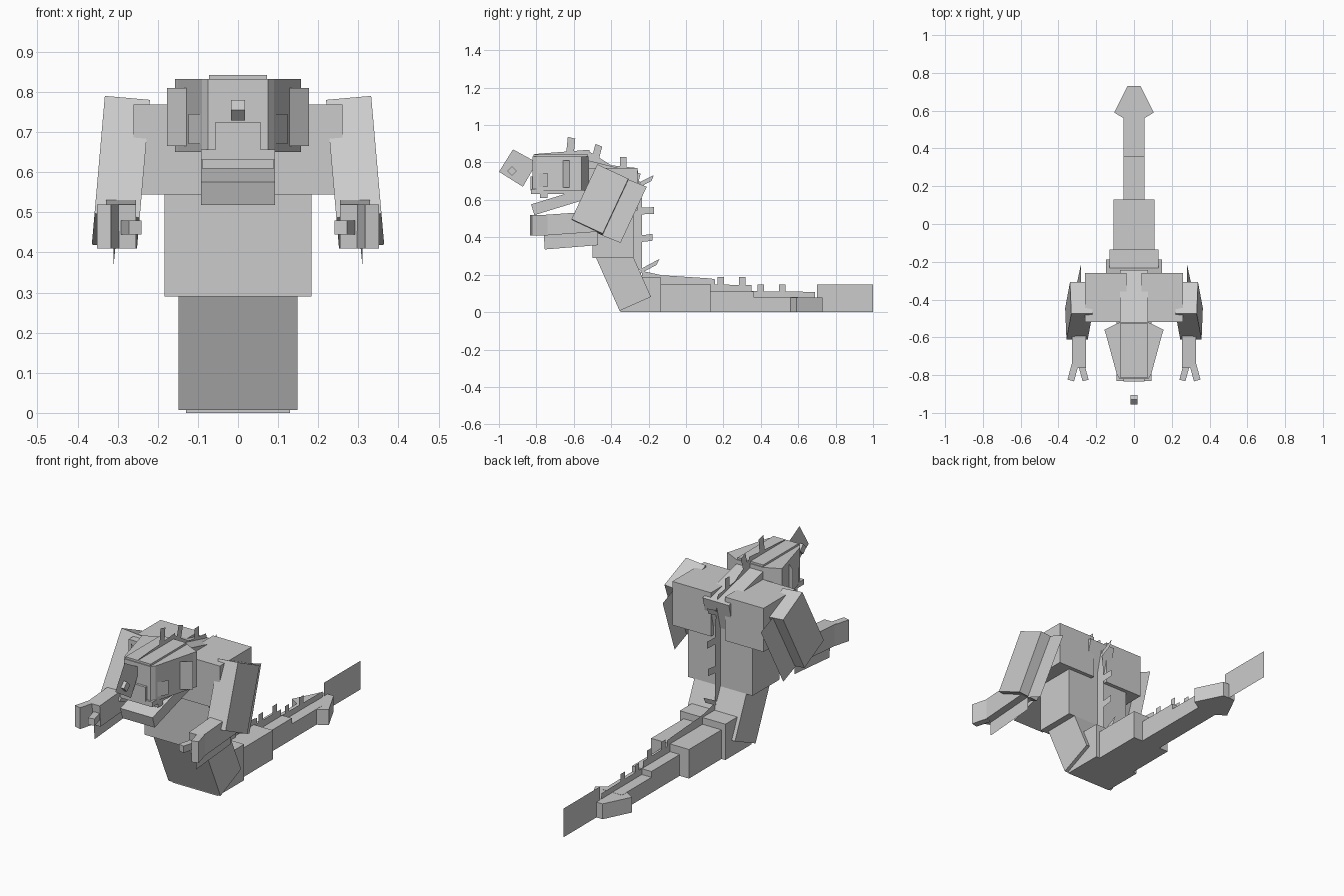
import bpy, bmesh
from math import radians
from mathutils import Matrix, Vector, Euler

old = bpy.data.objects.get("Cube")
if old:
    bpy.data.objects.remove(old, do_unlink=True)

grey = bpy.data.materials.new("plain_grey")
grey.use_nodes = True
colour = (0.6, 0.6, 0.6, 1)
grey.diffuse_color = colour
grey.node_tree.nodes["Principled BSDF"].inputs["Base Color"].default_value = colour


def finish(name, bm, solid=True):
    if solid:
        bmesh.ops.recalc_face_normals(bm, faces=bm.faces)
    mesh = bpy.data.meshes.new(name)
    bm.to_mesh(mesh)
    bm.free()
    mesh.materials.append(grey)
    obj = bpy.data.objects.new(name, mesh)
    bpy.context.collection.objects.link(obj)


def sides(name, pair):
    return [("left_" + name, 1), ("right_" + name, -1)] if pair else [(name, 1)]


def box(name, centre, size, rot=(0, 0, 0), pair=False):
    turn = Euler([radians(a) for a in rot]).to_matrix().to_4x4()
    for label, s in sides(name, pair):
        bm = bmesh.new()
        m = Matrix.Diagonal((s, 1, 1, 1)) @ Matrix.Translation(centre) @ turn
        bmesh.ops.create_cube(bm, size=1, matrix=m @ Matrix.Diagonal((*size, 1)))
        finish(label, bm)


def prism(name, half, z0, z1):
    # half outline on +x, mirrored to the other side
    outline = half + [(-x, y) for x, y in reversed(half)]
    bm = bmesh.new()
    face = bm.faces.new([bm.verts.new((x, y, z0)) for x, y in outline])
    out = bmesh.ops.extrude_face_region(bm, geom=[face])
    top = [v for v in out["geom"] if isinstance(v, bmesh.types.BMVert)]
    bmesh.ops.translate(bm, verts=top, vec=Vector((0, 0, z1 - z0)))
    finish(name, bm)


def sheet(name, points, pair=False):
    for label, s in sides(name, pair):
        bm = bmesh.new()
        bm.faces.new([bm.verts.new((s * x, y, z)) for x, y, z in points])
        finish(label, bm, False)


def fin(name, profile, x=0, pair=False):
    sheet(name, [(x, y, z) for y, z in profile], pair)


# Trunk
box("lower_body", (0, -.338, .195), (.297, .184, .33), (24, 0, 0))
box("torso", (0, -.39, .52), (.367, .22, .46))
box("neck", (0, -.41, .69), (.15, .30, .18), (-14, 0, 0))

# Arms
box("shoulder", (.15, -.39, .657), (.22, .26, .225), pair=True)
box("upper_arm", (.292, -.46, .60), (.113, .184, .325), (-25, -5, 0), True)
sheet("upper_arm_fin", [(.28, -.31, .71), (.28, -.21, .67),
                        (.31, -.35, .37), (.31, -.45, .41)], True)
box("forearm", (.292, -.61, .475), (.075, .30, .11), (4, 0, 0), True)
fin("forearm_fin", [(-.76, .41), (-.755, .335), (-.47, .358), (-.47, .43)], .29, True)
box("outer_claw", (.323, -.785, .465), (.036, .09, .11), (0, 0, 15), True)
box("inner_claw", (.268, -.785, .462), (.033, .09, .035), (0, 0, -15), True)

# Head
prism("head", [(.075, -.82), (.09, -.80), (.15, -.58), (.157, -.56), (.075, -.52)],
      .65, .832)
box("crown", (0, -.67, .825), (.145, .29, .034))
box("snout", (0, -.82, .688), (.112, .025, .075))
box("upper_jaw", (0, -.69, .644), (.185, .28, .026))
box("teeth", (0, -.76, .622), (.18, .04, .025))
box("lower_jaw", (0, -.657, .597), (.185, .34, .06), (17, 0, 0))
sheet("gill", [(.125, -.66, .665), (.177, -.62, .665),
               (.177, -.62, .81), (.125, -.66, .81)], True)
sheet("cheek_fin", [(.08, -.81, .67), (.123, -.74, .67),
                    (.123, -.74, .745), (.08, -.81, .745)], True)

# Lure in front of the face
fin("lure_sheet", [(-.925, .87), (-.797, .80), (-.872, .67), (-1, .75)])
box("lure_bead", (0, -.93, .755), (.036, .036, .036), (45, 0, 0))

# Tail: each section is (start, end, half width, height)
sections = [(-.35, -.135, .13, .185), (-.135, .13, .108, .15),
            (.13, .36, .055, .11), (.36, .60, .055, .08)]
for i, (a, b, w, h) in enumerate(sections):
    box("tail_section_%d" % (i + 1), (0, (a + b) / 2, h / 2), (2 * w, b - a, h))
prism("tail_tip", [(.055, .56), (.105, .59), (.035, .73)], 0, .079)
fin("tail_fin", [(.70, 0), (1, 0), (1, .148), (.70, .148)])

# Ridge along the midline
fin("head_ridge", [(-.81, .82), (-.81, .845), (-.515, .868), (-.515, .81)])
fin("neck_ridge", [(-.53, .75), (-.52, .86), (-.40, .785), (-.26, .77), (-.26, .70)])
fin("back_ridge", [(-.29, .77), (-.26, .77), (-.235, .60), (-.235, .22), (-.29, .24)])
fin("tail_ridge", [(-.24, .10), (-.235, .22), (-.13, .197), (.13, .18), (.155, .175),
                   (.155, .147), (.35, .145), (.35, .112), (.69, .108), (.69, .06)])

# Spines: base point, tip point, half width direction
spines = [((-.62, .85), (-.612, .932), (.02, -.005)),
          ((-.49, .80), (-.466, .892), (.018, -.007)),
          ((-.335, .76), (-.335, .83), (.018, 0)),
          ((-.25, .68), (-.178, .717), (.006, .016)),
          ((-.25, .54), (-.172, .543), (0, .018)),
          ((-.26, .39), (-.178, .40), (0, .018)),
          ((-.24, .22), (-.15, .268), (.008, .016))]
spines += [((y, z - .05), (y, z), (.017, 0))
           for y, z in [(.185, .187), (.30, .187), (.40, .148), (.515, .148)]]
for i, (base, tip, half) in enumerate(spines):
    b, t, h = Vector(base), Vector(tip), Vector(half)
    fin("spine_%d" % (i + 1), [b - h, b + h, t + h, t - h])
